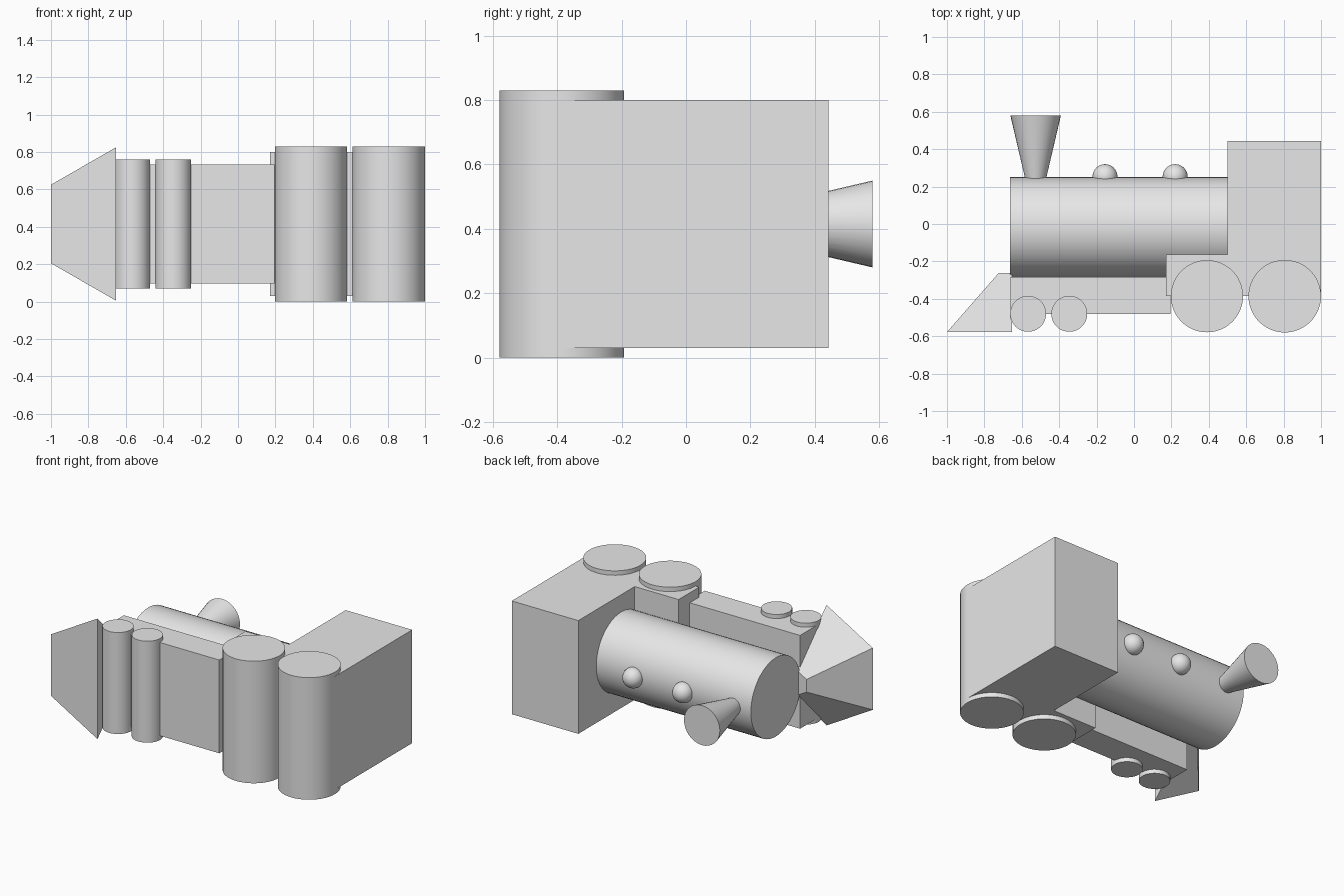
import bpy, bmesh, math
from mathutils import Matrix, Vector

if "Cube" in bpy.data.objects:
    bpy.data.objects.remove(bpy.data.objects["Cube"], do_unlink=True)

MID = 0.415  # height of the mirror plane; the engine lies on its side

grey = bpy.data.materials.new("plain grey")
grey.use_nodes = True
grey.diffuse_color = (0.8, 0.8, 0.8, 1)
grey.node_tree.nodes["Principled BSDF"].inputs["Base Color"].default_value = (0.8, 0.8, 0.8, 1)


def finish(name, bm, smooth=False):
    bmesh.ops.recalc_face_normals(bm, faces=bm.faces)
    mesh = bpy.data.meshes.new(name)
    bm.to_mesh(mesh)
    bm.free()
    mesh.materials.append(grey)
    ob = bpy.data.objects.new(name, mesh)
    bpy.context.collection.objects.link(ob)
    if smooth:
        bpy.ops.object.select_all(action='DESELECT')
        ob.select_set(True)
        bpy.context.view_layer.objects.active = ob
        bpy.ops.object.shade_smooth_by_angle(angle=math.radians(35))
    return ob


def prism(name, outline, half_width):
    """Extrude an x-y outline symmetrically about the mirror plane."""
    bm = bmesh.new()
    face = bm.faces.new([bm.verts.new((x, y, MID - half_width)) for x, y in outline])
    ext = bmesh.ops.extrude_face_region(bm, geom=[face])
    verts = [v for v in ext["geom"] if isinstance(v, bmesh.types.BMVert)]
    bmesh.ops.translate(bm, verts=verts, vec=(0, 0, 2 * half_width))
    return finish(name, bm)


def rod(name, start, end, r1, r2, segments=32):
    """Capped cylinder or cone between two points."""
    a, b = Vector(start), Vector(end)
    turn = (b - a).to_track_quat('Z', 'Y').to_matrix().to_4x4()
    bm = bmesh.new()
    bmesh.ops.create_cone(bm, cap_ends=True, segments=segments, radius1=r1, radius2=r2,
                          depth=(b - a).length, matrix=Matrix.Translation((a + b) / 2) @ turn)
    return finish(name, bm, True)


# Cab with its low front step, and the narrower chassis
prism("cab", [(0.17, -0.385), (1.0, -0.385), (1.0, 0.443), (0.5, 0.443),
              (0.5, -0.163), (0.17, -0.163)], 0.385)
prism("chassis", [(-0.66, -0.48), (0.195, -0.48), (0.195, -0.283), (-0.66, -0.283)], 0.317)

# Boiler and flared chimney
rod("boiler", (-0.663, -0.018, MID), (0.51, -0.018, MID), 0.268, 0.268, 48)
rod("chimney", (-0.526, 0.2, MID), (-0.526, 0.58, MID), 0.046, 0.135)

# Domes along the boiler
for name, x in (("front_dome", -0.155), ("rear_dome", 0.22)):
    bm = bmesh.new()
    bmesh.ops.create_uvsphere(bm, u_segments=24, v_segments=16, radius=0.067,
                              matrix=Matrix.Translation((x, 0.253, MID)))
    finish(name, bm, True)

# Wheel rollers running the full width
for name, x, y, r, half in (("front_small_wheel", -0.566, -0.48, 0.096, 0.345),
                            ("rear_small_wheel", -0.346, -0.48, 0.096, 0.345),
                            ("front_large_wheel", 0.39, -0.386, 0.193, MID),
                            ("rear_large_wheel", 0.806, -0.386, 0.194, MID)):
    rod(name, (x, y, MID - half), (x, y, MID + half), r, r, 48)

# Track guard: a wedge-shaped base tapering to a small copy of itself
bm = bmesh.new()
rings = []
for y, scale in ((-0.578, 1.0), (-0.262, 0.205)):
    rings.append([bm.verts.new((-0.652 + dx * scale, y, MID + dz * scale))
                  for dx, dz in ((0, -0.41), (-0.348, -0.21), (-0.348, 0.21), (0, 0.41))])
for ring in rings:
    bm.faces.new(ring)
for i in range(4):
    j = (i + 1) % 4
    bm.faces.new((rings[0][i], rings[0][j], rings[1][j], rings[1][i]))
finish("track_guard", bm)
